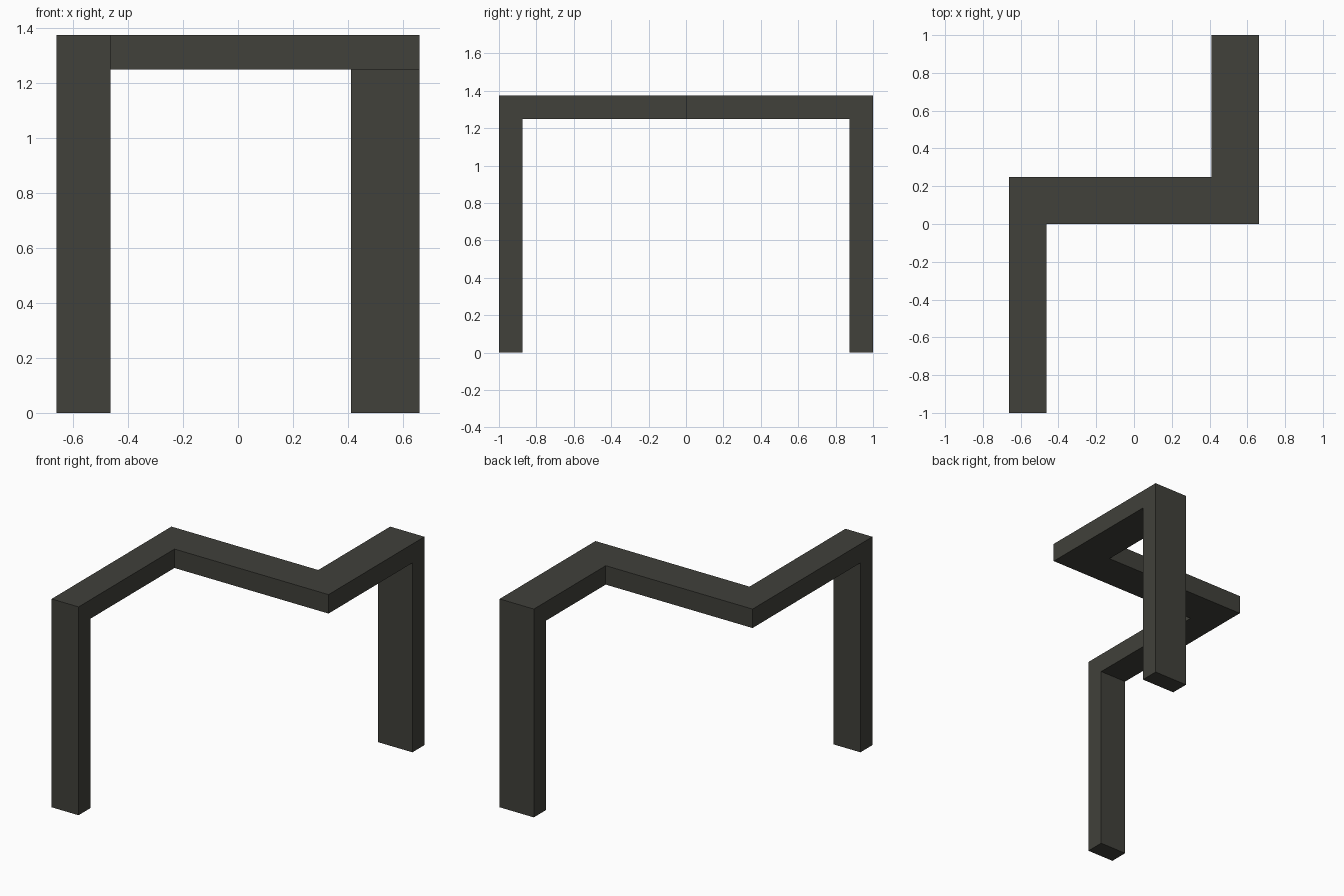
import bpy, bmesh

if "Cube" in bpy.data.objects:
    bpy.data.objects.remove(bpy.data.objects["Cube"])

X = 0.661            # half width
LEFT, RIGHT = -0.464, 0.411   # inner sides of the two arms
FOOT = 0.875         # inner side of the legs along y
TOP, UNDER = 1.375, 1.25

bm = bmesh.new()

# Zig-zag top beam, drawn in plan and split where the legs start
plan = {
    "front_leg": [(-X, -1), (LEFT, -1), (LEFT, -FOOT), (-X, -FOOT)],
    "beam": [(-X, -FOOT), (LEFT, -FOOT), (LEFT, 0), (X, 0), (X, FOOT),
             (RIGHT, FOOT), (RIGHT, 0.25), (-X, 0.25)],
    "back_leg": [(RIGHT, FOOT), (X, FOOT), (X, 1), (RIGHT, 1)],
}
verts = {}
for outline in plan.values():
    for p in outline:
        if p not in verts:
            verts[p] = bm.verts.new((*p, TOP))
    bm.faces.new([verts[p] for p in outline])


def push_down(faces, depth):
    out = bmesh.ops.extrude_face_region(bm, geom=faces, use_keep_orig=True)
    moved = [g for g in out["geom"] if isinstance(g, bmesh.types.BMVert)]
    bmesh.ops.translate(bm, verts=moved, vec=(0, 0, -depth))
    return [g for g in out["geom"] if isinstance(g, bmesh.types.BMFace)]


# Beam thickness, then the legs pulled from its two ends down to the floor
under = push_down(bm.faces[:], TOP - UNDER)
feet = [f for f in under if abs(f.calc_center_median().y) > FOOT]
push_down(feet, UNDER)
bmesh.ops.delete(bm, geom=feet, context='FACES_ONLY')

# Merge coplanar faces for clean flat sides
bmesh.ops.recalc_face_normals(bm, faces=bm.faces[:])
bmesh.ops.dissolve_limit(bm, angle_limit=0.01, verts=bm.verts[:], edges=bm.edges[:])
bmesh.ops.recalc_face_normals(bm, faces=bm.faces[:])

mesh = bpy.data.meshes.new("zigzag_frame")
bm.to_mesh(mesh)
bm.free()
frame = bpy.data.objects.new("zigzag_frame", mesh)
bpy.context.collection.objects.link(frame)

mat = bpy.data.materials.new("dark_olive_grey")
mat.diffuse_color = (0.052, 0.052, 0.043, 1)
mat.use_nodes = True
mat.node_tree.nodes["Principled BSDF"].inputs["Base Color"].default_value = mat.diffuse_color
mesh.materials.append(mat)
